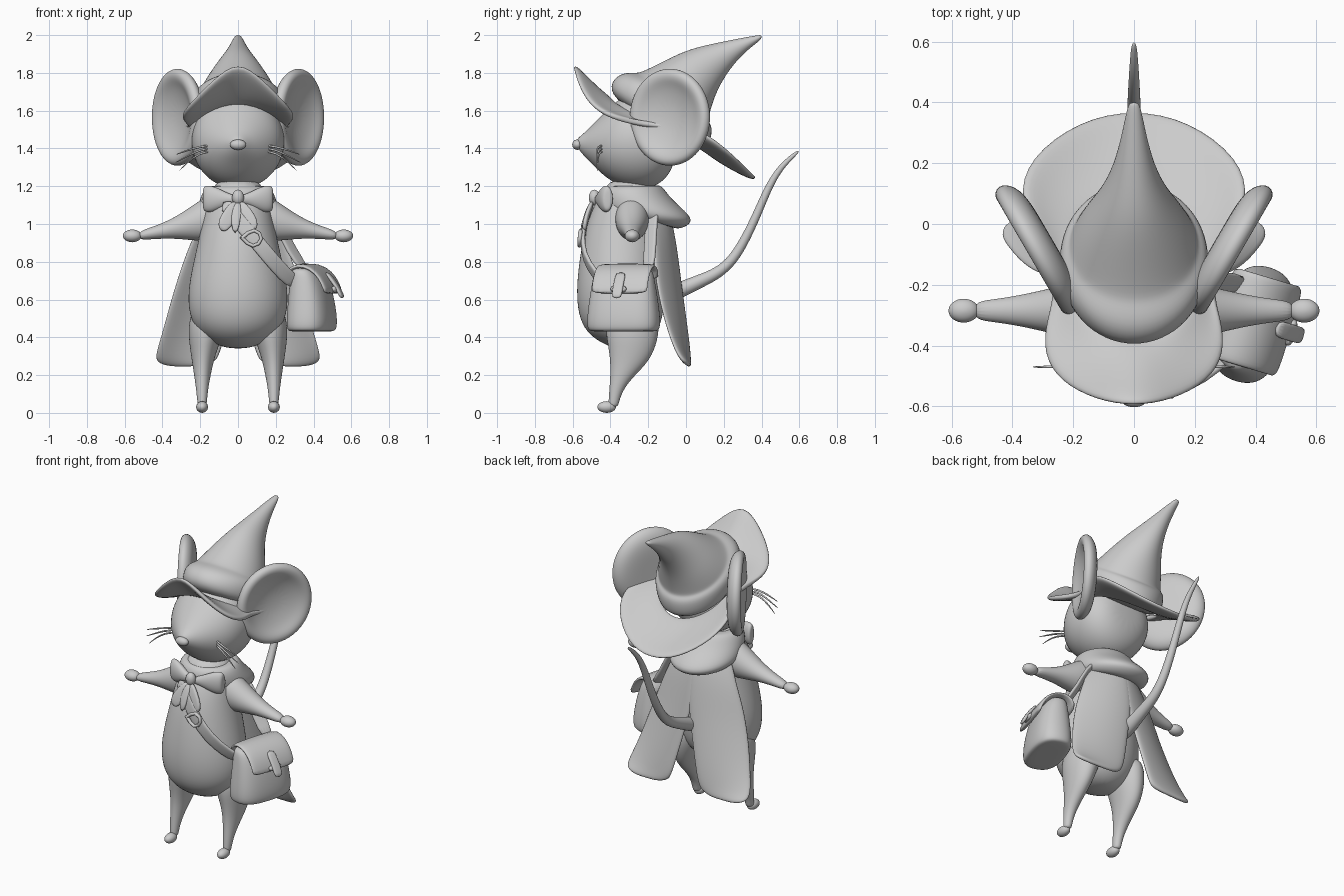
import bpy, bmesh
from math import sin, cos, pi, copysign
from mathutils import Vector

if "Cube" in bpy.data.objects:
    bpy.data.objects.remove(bpy.data.objects["Cube"])

grey = bpy.data.materials.new("plain_grey")
grey.use_nodes = True
COLOUR = (0.6, 0.6, 0.6, 1)
grey.diffuse_color = COLOUR
grey.node_tree.nodes["Principled BSDF"].inputs["Base Color"].default_value = COLOUR


def build(name, rows, closed=True, caps=True, mirror=False, thickness=0, levels=2):
    """Skin rows of points into a smooth subdivided part."""
    bm = bmesh.new()
    grid = [[bm.verts.new(p) for p in row] for row in rows]
    count = len(grid[0])
    for a, b in zip(grid, grid[1:]):
        for i in range(count if closed else count - 1):
            j = (i + 1) % count
            bm.faces.new((a[i], a[j], b[j], b[i]))
    if closed and caps:
        bm.faces.new(grid[0])
        bm.faces.new(grid[-1])
    bmesh.ops.recalc_face_normals(bm, faces=bm.faces)
    mesh = bpy.data.meshes.new(name)
    bm.to_mesh(mesh)
    bm.free()
    mesh.materials.append(grey)
    mesh.shade_smooth()
    obj = bpy.data.objects.new(name, mesh)
    bpy.context.collection.objects.link(obj)
    if mirror:
        mod = obj.modifiers.new("Mirror", "MIRROR")
        mod.use_mirror_merge = False
    if thickness:
        mod = obj.modifiers.new("Solidify", "SOLIDIFY")
        mod.thickness = thickness
        mod.offset = 0
    mod = obj.modifiers.new("Subdivision", "SUBSURF")
    mod.levels = mod.render_levels = levels
    return obj


def ring(centre, u, v, count=16, square=1):
    """Ellipse, or rounded box when square is below one."""
    grow = 3 / (2 + cos(2 * pi / count))
    bend = lambda c: copysign(abs(c) ** square, c) * grow
    centre, u, v = Vector(centre), Vector(u), Vector(v)
    angles = [2 * pi * i / count for i in range(count)]
    return [centre + u * bend(cos(a)) + v * bend(sin(a)) for a in angles]


def span(front, back, rx, x=0):
    """Ring between two (y, z) points of the side outline."""
    f, b = Vector((x, *front)), Vector((x, *back))
    return ring((f + b) / 2, (rx, 0, 0), (f - b) / 2)


def ellipsoid(name, centre, size, mirror=False):
    cx, cy, cz = centre
    sx, sy, sz = size
    rows = []
    for i in range(9):
        a = pi * (i + 0.3) / 8.6
        rows.append(ring((cx, cy, cz - sz * cos(a)), (sx * sin(a), 0, 0), (0, sy * sin(a), 0)))
    return build(name, rows, mirror=mirror, levels=1)


def ribbon(name, path, width, thick, mirror=False):
    """Flat band along a path; width holds one vector or one per point."""
    rows = []
    for i, p in enumerate(path):
        w = Vector(width[i] if isinstance(width, list) else width)
        along = Vector(path[min(i + 1, len(path) - 1)]) - Vector(path[max(i - 1, 0)])
        rows.append(ring(p, w, along.cross(w).normalized() * thick, square=0.6))
    return build(name, rows, mirror=mirror, levels=1)


# Head with pointed snout: y, bottom, top, half width
head = [(-.58, 1.41, 1.45, .02), (-.54, 1.36, 1.48, .065), (-.5, 1.32, 1.52, .115),
        (-.43, 1.25, 1.59, .185), (-.35, 1.2, 1.67, .235), (-.25, 1.18, 1.7, .25),
        (-.15, 1.2, 1.68, .235), (-.08, 1.27, 1.6, .18), (-.05, 1.37, 1.5, .09)]
build("head", [span((y, t), (y, b), w) for y, b, t, w in head])
ellipsoid("nose", (0, -.575, 1.42), (.044, .028, .028))

# Dished ears
out, along = Vector((.86, -.5, 0)), Vector((.5, .86, 0))
dish = [(.05, -.052), (.14, -.053), (.21, -.042), (.247, -.01), (.252, .018),
        (.232, .042), (.195, .04), (.15, .012), (.05, -.012)]
build("ears", [ring(Vector((.312, -.08, 1.565)) + out * h, along * r * .97, (0, 0, r * 1.03))
               for r, h in dish], mirror=True)

# Whiskers
for i, (drop, reach) in enumerate([(0, .335), (.04, .34), (.08, .315)]):
    z = 1.415 - drop * .4
    path = [(.15, -.44, z), (.2, -.465, z - .005), (.27, -.47, z - .025 - drop * .4),
            (reach, -.47, z - .05 - drop * .7)]
    build("whisker_" + "abc"[i], [ring(p, (0, r, 0), (0, 0, r), 8)
          for p, r in zip(path, (.006, .006, .005, .002))], mirror=True, levels=1)

# Hat: bent pointed crown with a rolled band at its foot
crown = [((-.37, 1.64), (.09, 1.38), .22), ((-.41, 1.735), (.13, 1.43), .245),
         ((-.35, 1.8), (.14, 1.52), .245), ((-.27, 1.8), (.115, 1.54), .212),
         ((-.24, 1.8), (.12, 1.57), .205), ((-.13, 1.855), (.14, 1.64), .17),
         ((0, 1.92), (.17, 1.72), .115), ((.12, 1.95), (.23, 1.82), .07),
         ((.27, 1.98), (.31, 1.91), .04), ((.38, 2), (.39, 1.97), .022),
         ((.4, 2), (.4, 1.985), .012)]
build("hat_crown", [span(*c) for c in crown])

# Hat brim: peaked bill in front, trough-shaped flap behind with raised sides
edge = [(0, -.6, 1.87), (.13, -.58, 1.765), (.245, -.52, 1.645), (.3, -.43, 1.58),
        (.29, -.32, 1.55), (.25, -.2, 1.535), (.3, -.05, 1.52), (.385, .08, 1.495),
        (.35, .22, 1.39), (.18, .345, 1.265), (0, .38, 1.23)]
edge = [Vector(p) for p in edge + [(-x, y, z) for x, y, z in edge[-2:0:-1]]]
n = len(edge)
inner = []
for i in range(n):
    a = 2 * pi * i / n
    inner.append(Vector((.21 * sin(a), -.14 - .24 * cos(a), 1.515 + .12 * cos(a))))
rows = [[a.lerp(b, t) - Vector((0, 0, .012 * sin(pi * t))) for a, b in zip(inner, edge)]
        for t in (0, .35, .7, 1)]
build("hat_brim", rows, caps=False, thickness=.03)

# Pear-shaped body: z, front, back, half width
body = [(1.24, -.4, -.2, .1), (1.18, -.43, -.17, .14), (1.1, -.49, -.15, .17),
        (.95, -.54, -.13, .2), (.8, -.565, -.12, .235), (.65, -.58, -.11, .265),
        (.52, -.57, -.12, .26), (.43, -.53, -.15, .215), (.37, -.45, -.2, .14),
        (.34, -.37, -.26, .05)]
build("body", [span((f, z), (b, z), w) for z, f, b, w in body])

# Arms and hands: x, bottom, top, half depth
arm = [(.1, .92, 1.15, .09), (.18, .91, 1.14, .09), (.25, .915, 1.09, .08),
       (.35, .925, 1.025, .055), (.45, .92, .985, .038), (.53, .915, .96, .03)]
build("arms", [ring((x, -.285, (b + t) / 2), (0, d, 0), (0, 0, (t - b) / 2))
               for x, b, t, d in arm], mirror=True)
ellipsoid("hands", (.56, -.285, .937), (.051, .04, .034), mirror=True)

# Legs and feet: z, front, back, inside, outside
leg = [(.57, -.4, -.15, .08, .24), (.45, -.43, -.14, .07, .265), (.35, -.41, -.16, .105, .255),
       (.27, -.4, -.2, .13, .243), (.2, -.4, -.27, .145, .232), (.13, -.405, -.33, .158, .222),
       (.06, -.41, -.355, .165, .215), (.03, -.41, -.36, .168, .212)]
build("legs", [span((f, z), (b, z), (o - i) / 2, (i + o) / 2) for z, f, b, i, o in leg],
      mirror=True)
ellipsoid("feet", (.19, -.42, .031), (.032, .05, .031), mirror=True)

# Tail: y, z, radius
tail = [(-.14, .61, .045), (-.03, .65, .042), (.08, .7, .035), (.17, .74, .03),
        (.25, .81, .027), (.32, .93, .024), (.38, 1.06, .022), (.43, 1.18, .02),
        (.48, 1.27, .017), (.53, 1.33, .014), (.6, 1.39, .008)]
rows = []
for i, (y, z, r) in enumerate(tail):
    a, b = tail[max(i - 1, 0)], tail[min(i + 1, len(tail) - 1)]
    side = Vector((0, a[1] - b[1], b[0] - a[0])).normalized() * r
    rows.append(ring((0, y, z), (r, 0, 0), side, 10))
build("tail", rows)

# Cape: two hanging panels parted at the middle, then the rolled collar
panel = [(1.08, -.02, .17, -.1, -.22), (.95, -.02, .23, -.07, -.18), (.82, -.02, .285, -.05, -.17),
         (.7, .0, .325, -.035, -.16), (.55, .035, .37, -.015, -.13),
         (.4, .07, .41, .005, -.085), (.29, .1, .445, .015, -.035)]
rows = []
for z, xi, xo, yi, yo in panel:
    rows.append([(xi + (xo - xi) * t, yi + (yo - yi) * t * t, z) for t in (0, .25, .5, .75, 1)])
rows.append([(x, .02 - .04 * k, .245 + .05 * k)
             for x, k in ((.135, .4), (.19, 0), (.28, 0), (.36, 0), (.42, .4))])
build("cape_panels", rows, closed=False, mirror=True, thickness=.028)
collar = [((-.4, 1.2), (-.16, 1.2), .12), ((-.43, 1.2), (-.13, 1.21), .165),
          ((-.455, 1.17), (-.085, 1.135), .195), ((-.46, 1.12), (.025, 1.045), .215),
          ((-.45, 1.09), (.03, 1), .21), ((-.42, 1.08), (-.05, .965), .18),
          ((-.38, 1.1), (-.1, 1), .13)]
build("cape_collar", [span(*c) for c in collar])

# Neck bow: loops, knot and tails
loops = [(.01, .02, .02), (.05, .03, .025), (.1, .055, .034), (.15, .073, .036),
         (.18, .066, .03), (.187, .045, .018)]
build("bow_loops", [ring((x, -.47 + x * .3, 1.13 + x * .02), (0, d, 0), (0, 0, h))
                    for x, h, d in loops], mirror=True)
ellipsoid("bow_knot", (0, -.485, 1.14), (.032, .03, .042))
ribbon("bow_tails", [(.01, -.495, 1.12), (.04, -.52, 1.06), (.07, -.535, 1), (.09, -.54, .965)],
       [(.015, 0, .008), (.032, 0, .015), (.035, 0, .02), (.012, 0, .01)], .012, True)
ribbon("bow_middle_tail", [(0, -.5, 1.12), (-.012, -.535, 1.04), (-.015, -.555, .95)],
       [(.015, 0, 0), (.03, 0, 0), (.012, 0, 0)], .01)

# Shoulder strap with a square buckle
ribbon("strap_front", [(-.08, -.49, 1.12), (0, -.53, 1.02), (.08, -.55, .93), (.17, -.54, .82),
                       (.25, -.48, .73), (.31, -.43, .68)], (.029, 0, .026), .012)
ribbon("strap_back", [(.12, -.17, 1.1), (.22, -.185, 1), (.28, -.19, .86), (.36, -.2, .75)],
       (.02, .03, .01), .012)
down, across = Vector((.66, -.1, -.75)), Vector((.75, 0, .66))
corners = [(-1, -1), (-1, 1), (1, 1), (1, -1)]
rows = []
for a, b in corners + corners[:1]:
    middle = Vector((.083, -.56, .925)) + down * .042 * a + across * .044 * b
    rows.append(ring(middle, (down * a + across * b) * .01, (0, .011, 0), 8))
build("strap_buckle", rows, caps=False, levels=1)

# Satchel, turned a little outwards: z, centre x, half thickness, half length
bag = [(.43, .39, .085, .155), (.435, .39, .11, .185), (.5, .392, .112, .187), (.6, .388, .102, .175),
       (.7, .38, .085, .16), (.75, .37, .068, .15), (.77, .365, .045, .125)]
lean, face = Vector((.3, 1, 0)), Vector((1, -.3, 0))
build("satchel", [ring((x, -.33, z), face * w, lean * l, square=.75) for z, x, w, l in bag])
flap = [(-.09, .69), (-.075, .755), (-.02, .785), (.05, .767), (.1, .715), (.125, .655), (.13, .63)]
hinge = Vector((.375, -.315, 0))
over = lambda points: [hinge + face * d + Vector((0, 0, z)) for d, z in points]
ribbon("satchel_flap", over(flap), lean * .145, .014)
ribbon("satchel_clasp", over([(.09, .745), (.13, .7), (.16, .65), (.18, .605)]), lean * .026, .01)
ribbon("clasp_plate", over([(.13, .675), (.15, .635)]), lean * .045, .016)
